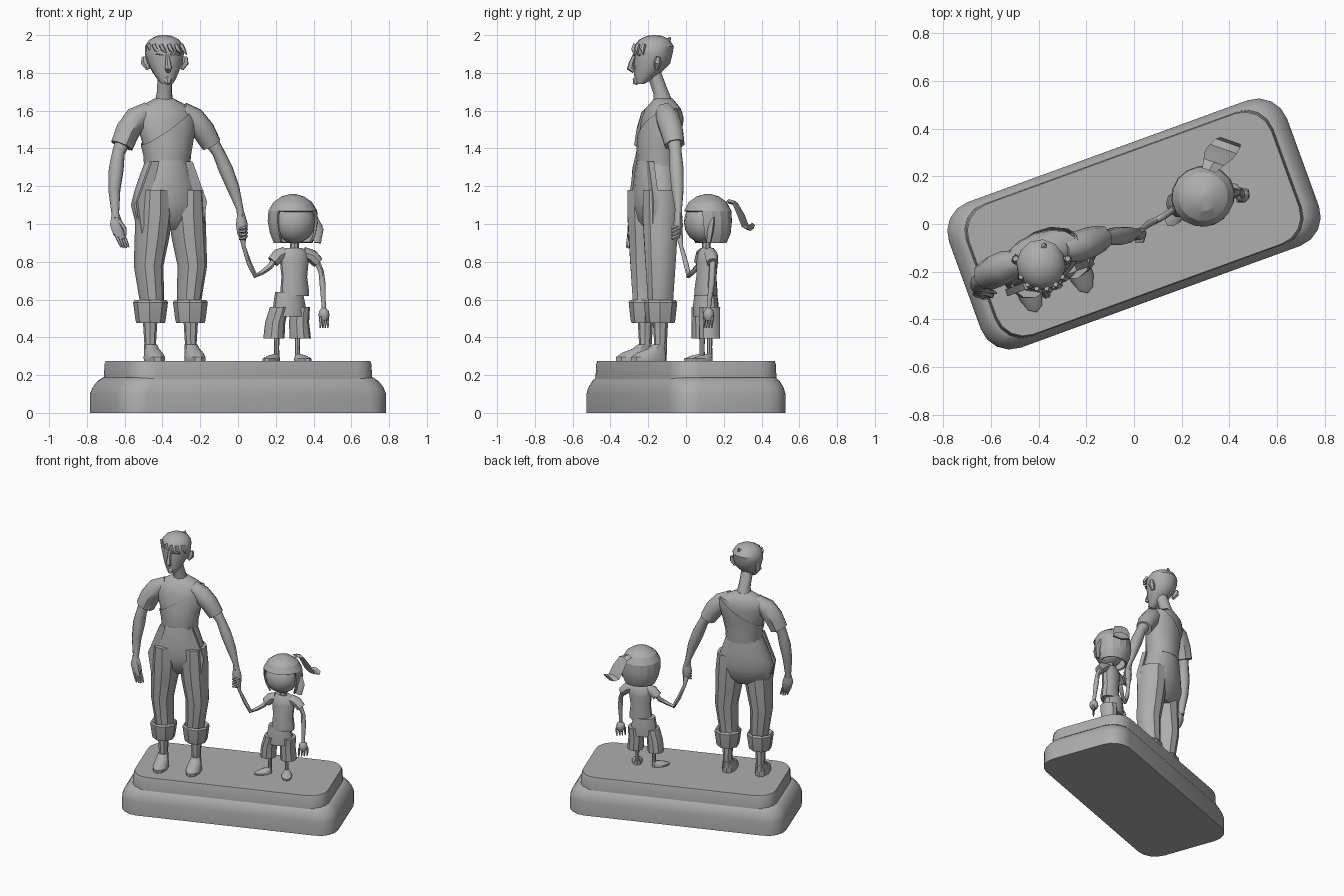
import bpy, bmesh, math
from mathutils import Vector, Matrix

A = math.radians(20)                       # everything is turned with the plinth
U = Vector((math.cos(A), math.sin(A), 0))  # sideways
F = Vector((math.sin(A), -math.cos(A), 0)) # facing direction
Z = Vector((0, 0, 1))

stone = bpy.data.materials.new("grey_stone")
stone.diffuse_color = (0.42, 0.42, 0.42, 1)


def make(name, verts, faces, angle=35):
    me = bpy.data.meshes.new(name)
    me.from_pydata([tuple(v) for v in verts], [], faces)
    bm = bmesh.new()
    bm.from_mesh(me)
    bmesh.ops.recalc_face_normals(bm, faces=bm.faces)
    bm.to_mesh(me)
    bm.free()
    me.materials.append(stone)
    ob = bpy.data.objects.new(name, me)
    bpy.context.collection.objects.link(ob)
    bpy.ops.object.select_all(action='DESELECT')
    ob.select_set(True)
    bpy.context.view_layer.objects.active = ob
    bpy.ops.object.shade_smooth_by_angle(angle=math.radians(angle))
    return ob


def skin(name, rings, angle=35):
    """Join equal-sized point rings into a closed body."""
    n = len(rings[0])
    faces = [(r * n + i, r * n + (i + 1) % n, (r + 1) * n + (i + 1) % n, (r + 1) * n + i)
             for r in range(len(rings) - 1) for i in range(n)]
    faces += [tuple(range(n)), tuple(range((len(rings) - 1) * n, len(rings) * n))]
    return make(name, [p for r in rings for p in r], faces, angle)


def loft(name, rows, sides=12, turn=A, angle=35, grow=0):
    """Stack of level ellipses: x, y, z, half width, half depth."""
    rot = Matrix.Rotation(turn, 3, 'Z')
    rings = []
    for x, y, z, rx, ry in rows:
        rings.append([Vector((x, y, z)) + rot @ Vector(((rx + grow) * math.cos(t), (ry + grow) * math.sin(t), 0))
                      for t in (2 * math.pi * (i + 0.5) / sides for i in range(sides))])
    return skin(name, rings, angle)


def tube(name, rows, sides=8, flat=1.0):
    """Limb along a path: x, y, z, radius."""
    pts = [Vector(r[:3]) for r in rows]
    rings = []
    for i, p in enumerate(pts):
        d = (pts[min(i + 1, len(pts) - 1)] - pts[max(i - 1, 0)]).normalized()
        a = F.cross(d).normalized()
        b = d.cross(a)
        r = rows[i][3]
        rings.append([p + a * r * math.cos(t) + b * r * flat * math.sin(t)
                      for t in (2 * math.pi * k / sides for k in range(sides))])
    return skin(name, rings, 45)


def plate(name, corners, thick):
    """Thin panel along the facing direction."""
    return skin(name, [corners, [c - F * thick for c in corners]])


# Plinth: two stacked rounded slabs
def outline(hl, hw, r, z):
    pts = []
    for q, (sx, sy) in enumerate(((1, 1), (-1, 1), (-1, -1), (1, -1))):
        for k in range(5):
            t = math.pi / 2 * (q + k / 4)
            pts.append(U * (sx * (hl - r) + r * math.cos(t)) - F * (sy * (hw - r) + r * math.sin(t)) + Z * z)
    return pts


skin("plinth_base", [outline(.755 - d, .325 - d * .55, .13, z) for d, z in
                     ((0, 0), (0, .1), (.012, .135), (.035, .168), (.06, .187))])
skin("plinth_top", [outline(.685, .297, .12, .18), outline(.68, .294, .12, .262), outline(.675, .29, .12, .275)])

# Adult: body and one-shouldered wrap
body = [(-.375, -.15, 1.30, .115, .095), (-.375, -.15, 1.36, .118, .10), (-.378, -.145, 1.45, .138, .10),
        (-.385, -.13, 1.55, .168, .098), (-.387, -.122, 1.61, .155, .085), (-.39, -.12, 1.64, .10, .065),
        (-.392, -.12, 1.665, .05, .048)]
loft("shirt", body, 14)
wrap = loft("shoulder_wrap", body, 14, grow=.01)
bm = bmesh.new()
bm.from_mesh(wrap.data)
bmesh.ops.bisect_plane(bm, geom=bm.verts[:] + bm.edges[:] + bm.faces[:], plane_co=(-.34, -.15, 1.535),
                       plane_no=-U * .2 + Z * .3, clear_outer=True)
bm.to_mesh(wrap.data)
bm.free()

# Adult: trousers, cuffs, shins and shoes
loft("trouser_hips", [(-.375, -.155, 1.335, .118, .105), (-.377, -.157, 1.27, .142, .112), (-.378, -.16, 1.18, .175, .115),
                      (-.38, -.163, 1.10, .195, .112), (-.38, -.165, 1.02, .175, .09), (-.38, -.165, .97, .10, .05)], 14)
for side, x, y, s in (("right", -.465, -.215, -1), ("left", -.25, -.135, 1)):
    loft(side + "_trouser_leg", [(x - s * .02, y, 1.18, .085, .1), (x - s * .02, y, 1.05, .098, .1),
                                 (x - s * .01, y, .93, .092, .093), (x + s * .008, y, .78, .078, .084),
                                 (x - s * .01, y, .58, .063, .07)], 10)
    cx = x - s * .002
    loft(side + "_trouser_cuff", [(cx, y, .52, .05, .05), (cx, y, .475, .075, .073), (cx, y, .49, .08, .078),
                                  (cx, y, .585, .093, .088), (cx, y, .598, .085, .08), (cx, y, .575, .06, .06)], 8, angle=25)
    loft(side + "_shin", [(x, y, .55, .045, .045), (x, y, .47, .037, .04), (x, y, .36, .03, .034), (x, y, .31, .032, .036)], 8)
    rows = [(x + F.x * d, y + F.y * d, z, a, b) for d, z, a, b in
            ((.065, .272, .05, .1), (.065, .295, .052, .1), (.05, .318, .045, .082), (.02, .34, .038, .052), (.005, .362, .034, .038))]
    loft(side + "_shoe", rows, 10)
    # pocket flap standing off the hip
    mid = Vector((-.377, -.157, 0)) + F * .085
    plate(side + "_pocket_flap", [mid + U * s * u + Z * z for u, z in
                                  ((.075, 1.33), (.115, 1.33), (.195, 1.12), (.17, .95), (.135, 1.08))], .03)

# Adult: sleeves, arms and hands
tube("right_sleeve", [(-.47, -.155, 1.60, .05), (-.54, -.18, 1.555, .068), (-.585, -.20, 1.49, .068), (-.615, -.215, 1.415, .064)], 8)
tube("left_sleeve", [(-.30, -.11, 1.60, .05), (-.235, -.095, 1.555, .066), (-.18, -.075, 1.49, .064), (-.14, -.06, 1.42, .056)], 8)
tube("right_arm", [(-.60, -.21, 1.46, .045), (-.632, -.23, 1.38, .036), (-.645, -.245, 1.29, .042),
                   (-.655, -.26, 1.18, .034), (-.65, -.275, 1.06, .022), (-.648, -.28, 1.03, .024)])
tube("left_arm", [(-.155, -.065, 1.46, .042), (-.105, -.055, 1.38, .034), (-.065, -.05, 1.29, .04),
                  (-.025, -.045, 1.19, .035), (.01, -.04, 1.08, .02), (.016, -.04, 1.03, .022)])
tube("right_palm", [(-.648, -.28, 1.05, .022), (-.645, -.285, 1.0, .036), (-.628, -.29, .95, .034), (-.612, -.293, .92, .02)], 8, .6)
for i in range(4):
    o = (i - 1.5) * .013
    tube("right_finger_%d" % i, [(-.632 + o, -.29 + o * .6, .955, .009), (-.612 + o, -.297 + o * .6, .91, .009),
                                 (-.598 + o, -.302 + o * .6, .87 + abs(o) * .4, .005)], 5)
tube("right_thumb", [(-.63, -.29, 1.02, .011), (-.60, -.30, .975, .011), (-.595, -.305, .94, .006)], 5)
tube("left_palm", [(.015, -.04, 1.06, .02), (.02, -.042, 1.0, .033), (.022, -.04, .95, .028), (.024, -.04, .925, .014)], 8, .8)
for i in range(4):
    z = .99 - i * .018
    tube("left_finger_%d" % i, [(.045, -.035, z, .009), (.035, -.07, z - .01, .01), (.005, -.072, z - .015, .006)], 5)

# Adult: neck and head
tube("neck", [(-.392, -.118, 1.63, .055), (-.39, -.135, 1.70, .042), (-.388, -.17, 1.80, .04)])
HT = math.radians(10)
loft("head", [(-.375, -.245, 1.74, .028, .022), (-.378, -.23, 1.76, .045, .04), (-.383, -.205, 1.80, .068, .072),
              (-.387, -.18, 1.85, .092, .097), (-.39, -.175, 1.90, .104, .104), (-.39, -.17, 1.94, .103, .106),
              (-.39, -.168, 1.975, .08, .082), (-.39, -.167, 1.995, .042, .044), (-.39, -.167, 2.0, .012, .012)], 12, HT)
tube("nose", [(-.375, -.272, 1.895, .01), (-.37, -.288, 1.855, .014), (-.368, -.295, 1.825, .02), (-.37, -.275, 1.808, .012)], 6)
tube("chin_beard", [(-.374, -.245, 1.775, .026), (-.372, -.265, 1.755, .022), (-.371, -.272, 1.74, .008)], 6)
for s in (-1, 1):
    side = "left" if s > 0 else "right"
    tube(side + "_brow", [(-.374 + s * .018, -.273, 1.895, .008), (-.376 + s * .045, -.267, 1.906, .011),
                          (-.38 + s * .075, -.245, 1.895, .006)], 5)
    tube(side + "_ear", [(-.387 + s * .088, -.155, 1.82, .012), (-.388 + s * .107, -.15, 1.855, .022),
                         (-.388 + s * .11, -.145, 1.885, .012)], 6)
# swept fringe and small crown tuft
for i in range(6):
    t = math.radians(-150 + i * 24)
    x, y = -.388 + .1 * math.cos(t), -.172 + .1 * math.sin(t)
    tube("fringe_lock_%d" % i, [(x, y, 1.95, .012), (x + .012, y - .008, 1.925, .013), (x + .03, y - .004, 1.905 - .008 * (i % 2), .003)], 5)
tube("crown_tuft", [(-.39, -.115, 1.95, .018), (-.385, -.10, 1.975, .01), (-.375, -.088, 1.98, .012), (-.37, -.085, 1.965, .003)], 5)

# Child: head, hair cap opened at the face, ponytail
loft("child_face", [(.30, .09, 1.01 - .112 * math.cos(math.pi * k / 8), max(.006, .113 * math.sin(math.pi * k / 8)),
                     max(.006, .1 * math.sin(math.pi * k / 8))) for k in range(9)], 14)
hair = loft("child_hair", [(.292, .125, .90, .105, .09), (.292, .122, .95, .125, .115), (.29, .118, 1.015, .135, .126),
                           (.29, .115, 1.07, .131, .126), (.29, .115, 1.115, .104, .102), (.29, .115, 1.145, .062, .062),
                           (.29, .115, 1.16, .012, .012)], 16, angle=20)
bm = bmesh.new()
bm.from_mesh(hair.data)
opening = [f for f in bm.faces if f.calc_center_median().z < 1.07
           and ((f.calc_center_median() - Vector((.29, .118, 0))).dot(F) > .05 or f.calc_center_median().z < .91)]
bmesh.ops.delete(bm, geom=opening, context='FACES')
bm.to_mesh(hair.data)
bm.free()
hair.modifiers.new("thickness", 'SOLIDIFY').thickness = .012
tail = [(.315, .225, 1.12, .03), (.335, .26, 1.11, .045), (.355, .29, 1.05, .06), (.375, .315, .985, .06), (.395, .34, .975, .055), (.405, .35, .995, .045)]
skin("ponytail", [[Vector((x, y, z)) + U.lerp(F, .45).normalized() * a * w + Z * b * .012
                   for a, b in ((1, 0), (0, 1), (-1, 0), (0, -1))] for x, y, z, w in tail])
tube("child_side_lock", [(.40, .14, 1.03, .025), (.425, .13, .97, .03), (.42, .12, .90, .02)], 6, .5)

# Child: shirt, shorts, legs and shoes
loft("child_neck", [(.298, .11, .84, .025, .025), (.30, .105, .92, .022, .022)], 8)
loft("child_shirt", [(.30, .105, .62, .078, .058), (.30, .105, .645, .078, .06), (.298, .108, .72, .07, .052), (.298, .112, .80, .078, .055),
                     (.296, .113, .85, .083, .046), (.296, .113, .873, .045, .032)], 12)
loft("child_shorts_waist", [(.27, .105, .64, .075, .058), (.272, .105, .57, .088, .066), (.275, .105, .51, .095, .064)], 12)
for side, x, y, s in (("right", .205, .085, -1), ("left", .315, .125, 1)):
    loft(side + "_shorts_leg", [(x + .015, y, .56, .05, .06), (x + s * .008, y, .48, .053, .058), (x + s * .015, y, .395, .056, .058)], 10)
    loft(side + "_child_leg", [(x, y, .43, .016, .016), (x, y, .35, .013, .014), (x, y, .285, .014, .015)], 8)
    dx, dy = s * .035, -.04
    loft(side + "_child_shoe", [(x + dx * .8, y + dy, .272, .034, .064), (x + dx * .8, y + dy, .287, .036, .064),
                                (x + dx * .5, y + dy * .6, .302, .026, .04), (x, y, .312, .015, .016)], 10, s * .6)

# Child: sleeves, arms and hands
tube("child_right_sleeve", [(.25, .095, .85, .03), (.215, .085, .835, .036), (.185, .075, .80, .034)])
tube("child_left_sleeve", [(.345, .125, .85, .03), (.39, .135, .83, .036), (.425, .14, .795, .032)])
tube("child_right_arm", [(.20, .08, .82, .018), (.17, .065, .775, .016), (.13, .035, .745, .013), (.092, .015, .725, .014),
                         (.06, 0, .79, .014), (.03, -.025, .88, .011), (.024, -.035, .94, .02), (.022, -.04, .965, .012)])
tube("child_left_arm", [(.41, .14, .815, .018), (.44, .14, .75, .015), (.448, .135, .68, .017), (.452, .125, .60, .013), (.455, .12, .545, .012)])
tube("child_left_hand", [(.455, .12, .555, .012), (.455, .12, .54, .027), (.455, .12, .515, .032), (.455, .12, .49, .02)])
for i in range(4):
    x, y = .455 + (i - 1.5) * .013, .12 + (i - 1.5) * .014
    tube("child_finger_%d" % i, [(x, y, .51, .008), (x + .002, y - .004, .475, .007), (x, y - .006, .45, .004)], 5)
